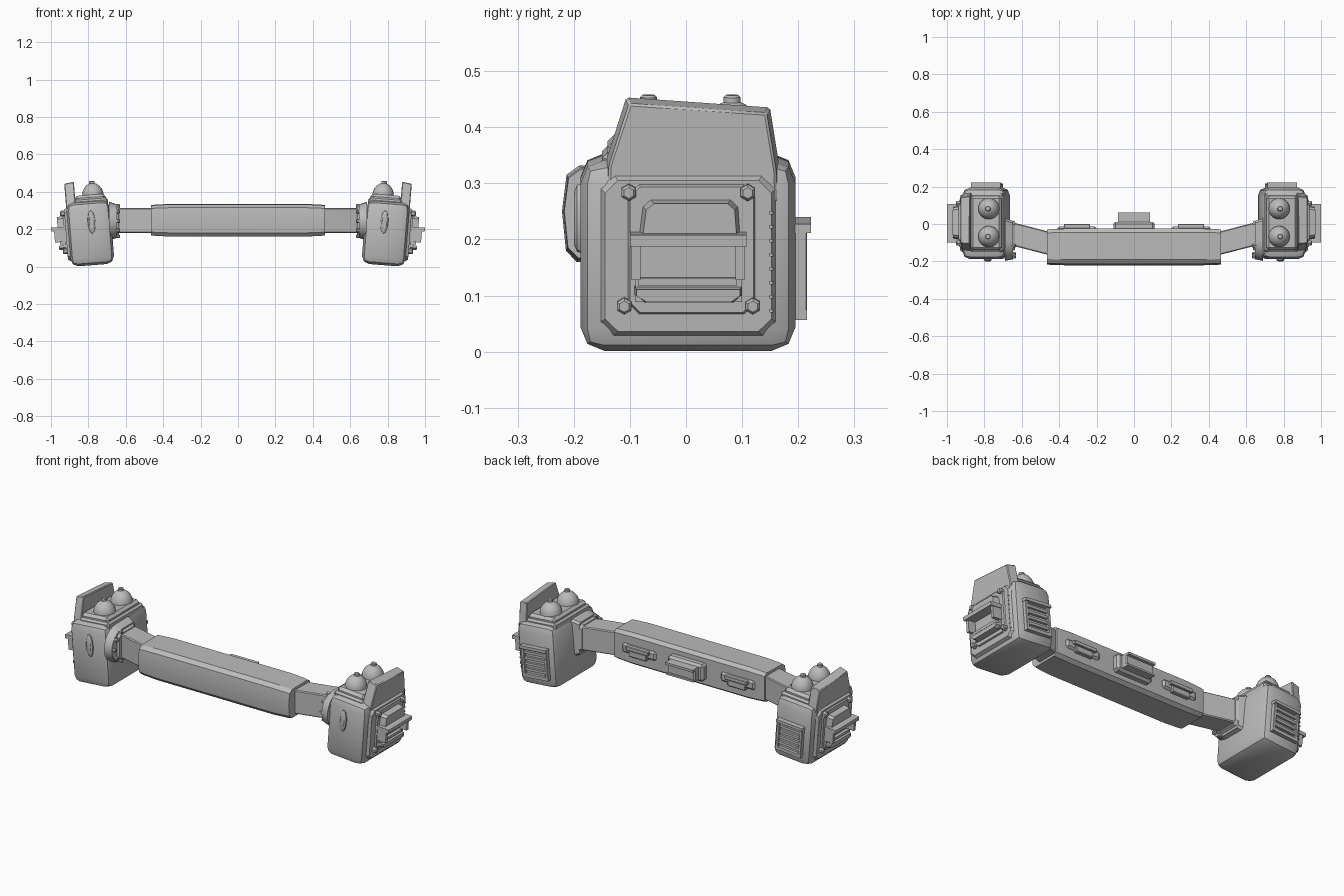
import bpy, bmesh, math
from mathutils import Matrix, Vector

cube = bpy.data.objects.get("Cube")
if cube:
    bpy.data.objects.remove(cube, do_unlink=True)

grey = bpy.data.materials.new("plain_grey")
grey.use_nodes = True
grey.diffuse_color = (0.5, 0.5, 0.5, 1)
grey.node_tree.nodes["Principled BSDF"].inputs["Base Color"].default_value = (0.5, 0.5, 0.5, 1)

WORLD = Matrix.Identity(4)
# Each end pod leans outward a little
POD = Matrix.Translation((0.79, 0, 0.18)) @ Matrix.Rotation(math.radians(4.5), 4, 'Y')


def finish(name, bm, matrix, mirror, bevel=0, segments=1):
    bmesh.ops.recalc_face_normals(bm, faces=bm.faces)
    if bevel:
        bmesh.ops.bevel(bm, geom=bm.edges[:], offset=bevel, segments=segments,
                        profile=0.5, affect='EDGES', clamp_overlap=True)
    bm.transform(matrix)
    mesh = bpy.data.meshes.new(name)
    bm.to_mesh(mesh)
    bm.free()
    mesh.materials.append(grey)
    mesh.shade_smooth()
    mesh.set_sharp_from_angle(angle=math.radians(32))
    obj = bpy.data.objects.new(name, mesh)
    bpy.context.collection.objects.link(obj)
    if mirror:
        mod = obj.modifiers.new("other_side", 'MIRROR')
        mod.use_mirror_merge = False
    return obj


def loft(name, rings, matrix=POD, mirror=True, bevel=0):
    """Skin a list of equal point rings and cap both ends."""
    bm = bmesh.new()
    loops = [[bm.verts.new(p) for p in ring] for ring in rings]
    for a, b in zip(loops, loops[1:]):
        for i in range(len(a)):
            j = (i + 1) % len(a)
            bm.faces.new((a[i], a[j], b[j], b[i]))
    bm.faces.new(loops[0])
    bm.faces.new(loops[-1])
    return finish(name, bm, matrix, mirror, bevel)


def box(name, x, y, z, matrix=POD, mirror=True, bevel=0.0, segments=1):
    """Box from (low, high) pairs."""
    bm = bmesh.new()
    bmesh.ops.create_cube(bm, size=1)
    for v in bm.verts:
        v.co = Vector([(a + b) / 2 + c * (b - a) for (a, b), c in zip((x, y, z), v.co)])
    return finish(name, bm, matrix, mirror, bevel, segments)


def plate(name, outline, x, inset=0.0, matrix=POD, bevel=0):
    """Outline in y, z pushed along x, drawn in at the outer end."""
    n = len(outline)
    cy, cz = (sum(p[k] for p in outline) / n for k in (0, 1))
    hy, hz = (max(abs(p[k] - c) for p in outline) for k, c in ((0, cy), (1, cz)))
    outer = [(x[1], cy + (p[0] - cy) * (1 - inset / hy), cz + (p[1] - cz) * (1 - inset / hz))
             for p in outline]
    return loft(name, [[(x[0], *p) for p in outline], outer], matrix, bevel=bevel)


def chamfered(y, z, c):
    return [(y[0] + c, z[0]), (y[1] - c, z[0]), (y[1], z[0] + c), (y[1], z[1] - c),
            (y[1] - c, z[1]), (y[0] + c, z[1]), (y[0], z[1] - c), (y[0], z[0] + c)]


def lathe(name, profile, matrix, sides=24):
    loft(name, [[(r * math.cos(2 * math.pi * i / sides), r * math.sin(2 * math.pi * i / sides), h)
                 for i in range(sides)] for r, h in profile], matrix)


# Central grip with drawn-in ends
section = [(-0.221, 0.25), (-0.213, 0.315), (-0.19, 0.332), (-0.045, 0.335), (-0.025, 0.32),
           (-0.025, 0.175), (-0.045, 0.16), (-0.195, 0.16), (-0.214, 0.18)]
stations = [(-0.465, 0.92), (-0.445, 0.95), (-0.36, 1), (0.36, 1), (0.445, 0.95), (0.465, 0.92)]
loft("central_grip", [[(x, -0.12 + (y + 0.12) * (s + 1) / 2, 0.2475 + (z - 0.2475) * s)
                       for y, z in section] for x, s in stations], WORLD, False)

# Angled arms
loft("arm", [[(x, y - 0.0625, 0.18), (x, y + 0.0625, 0.18), (x, y + 0.0625, 0.312),
              (x, y - 0.0625, 0.312)] for x, y in ((0.44, -0.107), (0.66, -0.051))],
     WORLD, bevel=0.005)

# Flange: round at the front, square at the back
arc = [(-0.09 - 0.107 * math.sin(math.pi * i / 12), 0.243 + 0.104 * math.cos(math.pi * i / 12))
       for i in range(13)]
flange = arc + [(0.018, 0.139), (0.03, 0.151), (0.03, 0.335), (0.018, 0.347)]
plate("flange", flange[::-1], (0.69, 0.648), 0.014, WORLD)
plate("flange_collar", chamfered((-0.145, 0.02), (0.165, 0.325), 0.02), (0.65, 0.635), 0.008, WORLD)
for i in range(5):
    a = math.pi * (i + 0.5) / 5
    spot = (0.655, -0.09 - 0.085 * math.sin(a), 0.243 + 0.085 * math.cos(a))
    lathe("flange_bolt", [(0.01, 0), (0.01, 0.02), (0.006, 0.024)],
          Matrix.Translation(spot) @ Matrix.Rotation(-math.pi / 2, 4, 'Y'), 6)

# Grip back: central box and two side latches
box("grip_back_plate", (-0.11, 0.11), (-0.04, 0.012), (0.2, 0.295), WORLD, False, 0.012)
box("grip_back_box", (-0.085, 0.085), (0, 0.045), (0.215, 0.28), WORLD, False, 0.006)
box("grip_back_shelf", (-0.085, 0.085), (0, 0.062), (0.27, 0.283), WORLD, False)
box("grip_back_lip", (-0.085, 0.085), (0, 0.055), (0.212, 0.222), WORLD, False)
box("latch_plate", (0.2, 0.41), (-0.035, -0.014), (0.225, 0.275), WORLD, True, 0.01)
box("latch_bar", (0.235, 0.375), (-0.03, 0.0), (0.25, 0.272), WORLD, True, 0.003)
box("latch_base", (0.25, 0.36), (-0.03, -0.006), (0.215, 0.25), WORLD, True, 0.004)

# Pod body
box("pod_body", (-0.117, 0.118), (-0.188, 0.195), (-0.173, 0.168), bevel=0.042, segments=2)
box("pod_top_block", (-0.098, 0.07), (-0.14, 0.15), (0.12, 0.203), bevel=0.014)
box("pod_top_step", (-0.108, 0.075), (-0.15, 0.162), (0.12, 0.18), bevel=0.01)

# Twin domes on top
dome = [(0.057, -0.01), (0.056, 0.012), (0.049, 0.03), (0.038, 0.045), (0.024, 0.056),
        (0.015, 0.06), (0.015, 0.069), (0.011, 0.073)]
for y in (-0.067, 0.082):
    lathe("dome", dome, POD @ Matrix.Translation((-0.03, y, 0.203)))

# Tall outer fin
plate("outer_fin", [(-0.148, 0.09), (0.17, 0.09), (0.168, 0.15), (0.15, 0.262), (-0.107, 0.28),
                    (-0.145, 0.16)], (0.066, 0.118), 0.008, bevel=0.004)

# Outer side panel and its bolts
plate("side_panel", chamfered((-0.16, 0.168), (-0.15, 0.152), 0.025), (0.1, 0.13), 0.016)
plate("side_inner_panel", chamfered((-0.105, 0.125), (-0.105, 0.13), 0.02), (0.125, 0.138), 0.005)
for y, z in ((-0.102, 0.115), (0.11, 0.115), (-0.11, -0.088), (0.119, -0.088)):
    lathe("panel_bolt", [(0.015, 0), (0.015, 0.022), (0.01, 0.028)],
          POD @ Matrix.Translation((0.125, y, z)) @ Matrix.Rotation(math.pi / 2, 4, 'Y'), 6)
for i in range(8):
    box("rivet", (0.12, 0.133), (0.149, 0.155), (-0.1 + i * 0.025, -0.094 + i * 0.025))

# Outer louvre: hood, shelf, struts, sill
plate("louvre_hood", [(-0.087, 0.03), (0.1, 0.03), (0.096, 0.09), (0.082, 0.104),
                      (-0.065, 0.104), (-0.08, 0.09)], (0.12, 0.172), 0.01)
box("louvre_back", (0.12, 0.148), (-0.09, 0.1), (-0.08, 0.04))
box("louvre_shelf", (0.13, 0.207), (-0.1, 0.108), (0.024, 0.044))
for y in (-0.097, 0.088):
    box("louvre_strut", (0.13, 0.192), (y, y + 0.016), (-0.037, 0.03))
box("louvre_slat", (0.13, 0.165), (-0.085, 0.09), (-0.05, -0.036))
plate("louvre_sill", [(-0.075, -0.084), (0.085, -0.084), (0.102, -0.068), (0.102, -0.05),
                      (-0.094, -0.05), (-0.094, -0.068)], (0.12, 0.172), 0.006)

# Front scoop, a slim rounded bulge
scoop = [[(-0.012 + w * math.cos(2 * math.pi * i / 16), y,
           0.057 + h * math.sin(2 * math.pi * i / 16)) for i in range(16)]
         for w, h, y in ((0.022, 0.064, -0.18), (0.02, 0.06, -0.194), (0.012, 0.045, -0.2))]
loft("front_scoop", scoop)

# Rear vent: frame, slats and top ledge
box("vent_back", (-0.075, 0.07), (0.18, 0.199), (-0.115, 0.04))
for x in (-0.08, 0.06):
    box("vent_side", (x, x + 0.016), (0.18, 0.216), (-0.118, 0.045), bevel=0.002)
box("vent_ledge", (-0.082, 0.078), (0.18, 0.223), (0.038, 0.054))
box("vent_bottom", (-0.08, 0.076), (0.18, 0.216), (-0.118, -0.1))
for i in range(4):
    z = -0.083 + i * 0.031
    box("vent_slat", (-0.066, 0.062), (0.19, 0.212), (z, z + 0.014))
